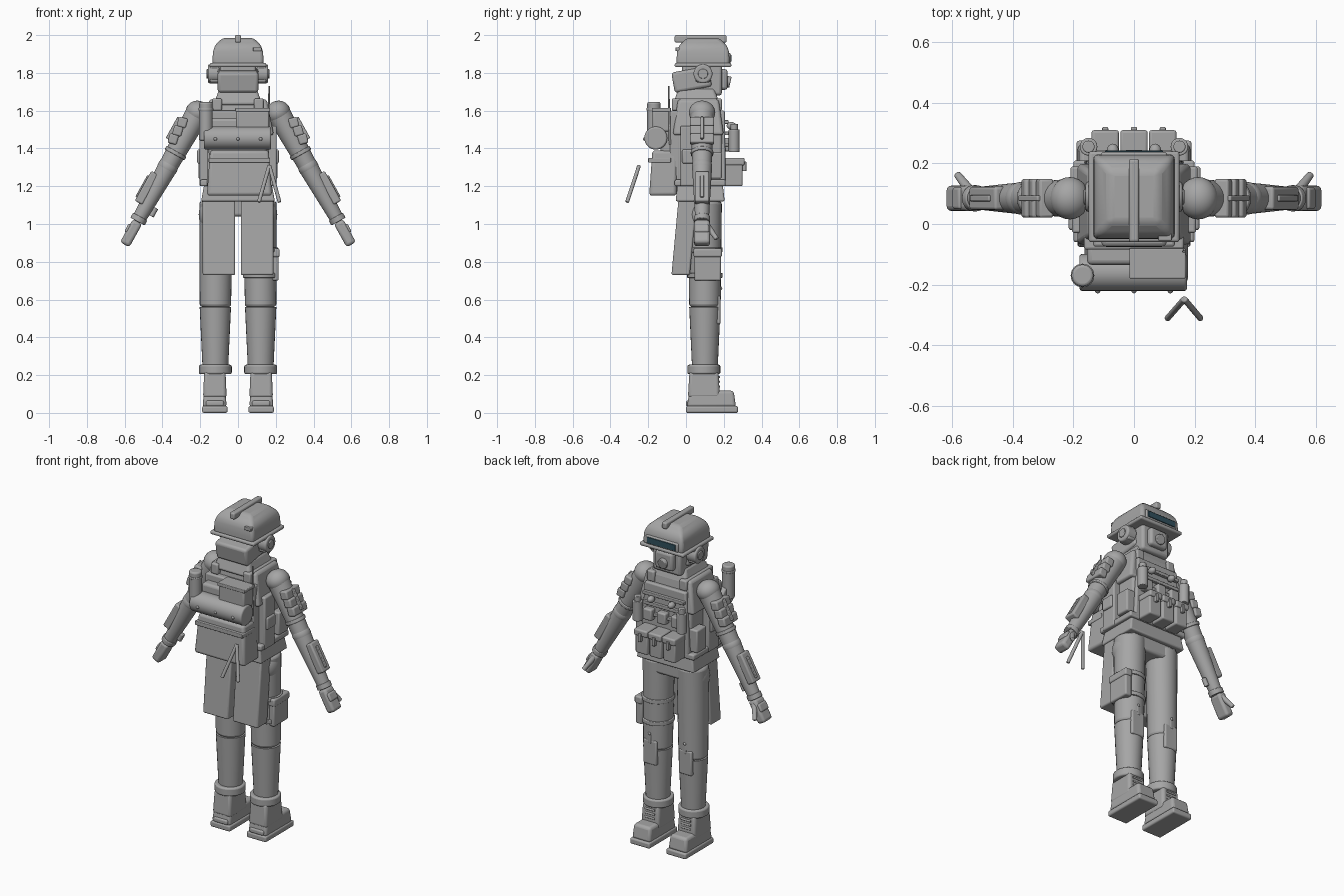
import bpy, bmesh
from math import radians
from mathutils import Vector, Matrix

cube = bpy.data.objects.get("Cube")
if cube:
    bpy.data.objects.remove(cube, do_unlink=True)


def material(name, red, green, blue):
    mat = bpy.data.materials.new(name)
    mat.use_nodes = True
    color = (red, green, blue, 1)
    mat.diffuse_color = color
    mat.node_tree.nodes["Principled BSDF"].inputs["Base Color"].default_value = color
    return mat


GREY = material("plain grey", .38, .38, .38)
GLASS = material("dark blue glass", .03, .08, .11)
ROUND, SOFT, TINY = .016, .009, .004
HERE = Matrix.Identity(4)
SIDES = {"left": HERE, "right": Matrix.Scale(-1, 4, Vector((1, 0, 0)))}
made = []


def finish(name, bm, soft, mat, place):
    bm.transform(place)
    bmesh.ops.recalc_face_normals(bm, faces=bm.faces)
    mesh = bpy.data.meshes.new(name)
    bm.to_mesh(mesh)
    bm.free()
    mesh.materials.append(mat)
    part = bpy.data.objects.new(name, mesh)
    bpy.context.collection.objects.link(part)
    if soft:
        bevel = part.modifiers.new("soft edges", "BEVEL")
        bevel.width, bevel.segments = soft, 3
        bevel.limit_method, bevel.angle_limit = "ANGLE", radians(25)
    made.append(part)


def straight(t, top):
    return 1 + (top - 1) * t


def domed(t, top):
    return (1 - (1 - top ** 2) * t ** 4) ** .5


def box(name, x, y, z, top=1, lean=0, soft=SOFT, mat=GREY, place=HERE, steps=1, rule=straight):
    """Box between bounds; a single x or y means symmetric. The top can shrink or lean."""
    x, y = (v if isinstance(v, tuple) else (-v, v) for v in (x, y))
    middle = Vector((sum(x) / 2, sum(y) / 2, 0))
    corners = [Vector((a, b, 0)) - middle for a, b in zip((*x, *x[::-1]), (y[0], y[0], y[1], y[1]))]
    bm = bmesh.new()
    rings = []
    for step in range(steps + 1):
        t = step / steps
        rise = Vector((0, lean * t, z[0] + (z[1] - z[0]) * t))
        rings.append([bm.verts.new(middle + rise + c * rule(t, top)) for c in corners])
    for low, high in zip(rings, rings[1:]):
        for i in range(len(low)):
            bm.faces.new((low[i - 1], low[i], high[i], high[i - 1]))
    bm.faces.new(rings[0])
    bm.faces.new(rings[-1])
    finish(name, bm, soft, mat, place)


def tube(name, start, end, r, r_end=None, soft=TINY, place=HERE):
    start, end = Vector(start), Vector(end)
    axis = end - start
    turn = axis.to_track_quat("Z", "Y").to_matrix().to_4x4()
    bm = bmesh.new()
    bmesh.ops.create_cone(bm, cap_ends=True, segments=28, radius1=r, radius2=r_end or r,
                          depth=axis.length, matrix=Matrix.Translation((start + end) / 2) @ turn)
    finish(name, bm, soft, GREY, place)


def ball(name, center, size, place=HERE):
    bm = bmesh.new()
    bmesh.ops.create_uvsphere(bm, u_segments=28, v_segments=16, radius=1)
    bmesh.ops.scale(bm, vec=size, verts=bm.verts)
    bmesh.ops.translate(bm, vec=center, verts=bm.verts)
    finish(name, bm, 0, GREY, place)


# Helmet, crest and visor
box("helmet_shell", x=.135, y=(-.05, .23), z=(1.84, 1.985), top=.6, soft=ROUND, steps=4, rule=domed)
box("helmet_brim", x=.15, y=(-.06, .24), z=(1.83, 1.852))
box("helmet_crest", x=.017, y=(-.06, .215), z=(1.96, 2))
box("helmet_clip", x=(.08, .125), y=(-.055, 0), z=(1.915, 1.935), soft=TINY)
box("visor_frame", x=.11, y=(.18, .237), z=(1.85, 1.905))
box("visor_glass", x=.096, y=(.234, .242), z=(1.86, 1.896), soft=TINY / 2, mat=GLASS)

# Head, mask and neck
box("head", x=.095, y=(-.02, .19), z=(1.68, 1.85), soft=ROUND)
box("face_mask", x=.06, y=(.1, .22), z=(1.71, 1.82), soft=ROUND)
tube("mask_filter", start=(0, .19, 1.76), end=(0, .235, 1.75), r=.03)
tilt = Matrix.Translation((0, .03, 1.765)) @ Matrix.Rotation(radians(10), 4, "X")
box("neck_guard", x=.108, y=.1, z=(-.055, .055), soft=ROUND, place=tilt)
box("collar", x=.13, y=(-.07, .18), z=(1.63, 1.72), top=.75, soft=ROUND)

# Torso, vest and belt
box("abdomen", x=.165, y=(-.05, .19), z=(1.14, 1.5), soft=ROUND)
box("chest", x=.19, y=(-.07, .2), z=(1.47, 1.66), top=.8, soft=ROUND)
box("chest_plate", x=.165, y=(.15, .21), z=(1.22, 1.6), top=.85)
box("back_plate", x=.165, y=(-.085, -.03), z=(1.2, 1.6))
box("waist_guard", x=.195, y=(-.055, .205), z=(1.12, 1.23), top=.9)
box("pelvis", x=.16, y=(0, .18), z=(1.04, 1.14), soft=ROUND)
box("belt", x=.2, y=(-.06, .21), z=(1.2, 1.235))
for row in range(3):
    height = 1.41 + row * .06
    box("chest_strap", x=.14, y=(.2, .225), z=(height, height + .02), soft=TINY)

# Front pouches
for column in (-1, 0, 1):
    slot = Matrix.Translation((column * .095, 0, 0))
    box("front_pouch", x=.041, y=(.2, .3), z=(1.2, 1.33), place=slot)
    box("pouch_flap", x=.045, y=(.2, .31), z=(1.31, 1.35), place=slot)
    box("pouch_tab", x=.01, y=(.29, .32), z=(1.28, 1.33), soft=TINY, place=slot)
    box("small_pouch", x=.03, y=(.2, .245), z=(1.385, 1.455), place=slot)

# Backpack with bedroll, box, bottle, aerial and loose rods
box("lower_pack", x=(-.165, .18), y=(-.195, -.05), z=(1.15, 1.39), top=.9, lean=.01, soft=ROUND)
box("pack_flap", x=(-.155, .17), y=(-.2, -.08), z=(1.325, 1.35), soft=TINY)
box("upper_pack", x=.155, y=(-.135, -.05), z=(1.36, 1.56), soft=ROUND)
tube("bedroll", start=(-.18, -.16, 1.455), end=(.175, -.16, 1.455), r=.061, soft=SOFT)
for column in (-1, 0, 1):
    ball("bedroll_stud", center=(column * .12, -.22, 1.45), size=(SOFT, SOFT, SOFT))
box("pack_box", x=(-.01, .165), y=(-.177, -.085), z=(1.49, 1.6))
box("pack_box_lid", x=(-.015, .17), y=(-.18, -.08), z=(1.595, 1.615), soft=TINY)
tube("bottle", start=(-.17, -.17, 1.44), end=(-.17, -.17, 1.645), r=.036, soft=SOFT)
tube("bottle_band", start=(-.17, -.17, 1.6), end=(-.17, -.17, 1.615), r=.039)
tube("aerial", start=(.16, -.085, 1.42), end=(.165, -.092, 1.73), r=.006, r_end=.004, soft=0)
for foot in (.11, .22):
    tube("support_rod", start=(.166, -.248, 1.31), end=(foot, -.312, 1.115), r=.01)

for side, flip in SIDES.items():
    # Ear cup
    tube(side + "_ear_cup", start=(.095, .09, 1.795), end=(.16, .09, 1.795), r=.05, soft=SOFT, place=flip)
    tube(side + "_ear_button", start=(.15, .09, 1.795), end=(.166, .09, 1.795), r=.026, place=flip)
    box(side + "_ear_mount", x=(.1, .15), y=(.05, .13), z=(1.75, 1.845), place=flip)

    # Chest canister, lamp, side pouches and strap
    tube(side + "_chest_canister", start=(.15, .255, 1.38), end=(.15, .255, 1.5), r=.029, place=flip)
    tube(side + "_canister_cap", start=(.15, .255, 1.49), end=(.15, .255, 1.53), r=.02, place=flip)
    ball(side + "_chest_lamp", center=(.07, .24, 1.52), size=(.02, .025, .02), place=flip)
    box(side + "_side_pouch", x=(.15, .21), y=(.1, .19), z=(1.24, 1.38), place=flip)
    box(side + "_side_pack", x=(.15, .205), y=(-.03, .07), z=(1.2, 1.52), place=flip)
    box(side + "_side_panel", x=(.15, .216), y=(-.02, .06), z=(1.32, 1.395), place=flip)
    box(side + "_shoulder_strap", x=(.085, .135), y=(-.075, .19), z=(1.6, 1.665), place=flip)

    # Coat tail and leg
    box(side + "_coat_tail", x=(.015, .187), y=(-.077, .02), z=(.73, 1.16), lean=.04, place=flip)
    tube(side + "_lower_leg", start=(.12, .1, .22), end=(.12, .1, .56), r=.067, r_end=.083, soft=0, place=flip)
    tube(side + "_thigh", start=(.12, .1, .56), end=(.115, .1, 1.12), r=.083, r_end=.09, soft=ROUND, place=flip)
    ball(side + "_hip", center=(.15, .09, 1.05), size=(.058, .075, .085), place=flip)
    box(side + "_knee_plate", x=(.075, .165), y=(.14, .183), z=(.47, .62), place=flip)
    box(side + "_knee_strap", x=(.11, .13), y=(.15, .185), z=(.6, .66), soft=TINY, place=flip)
    ball(side + "_knee_stud", center=(.12, .183, .66), size=(SOFT, SOFT, SOFT), place=flip)

    # Boot
    tube(side + "_boot_cuff", start=(.12, .095, .205), end=(.12, .095, .255), r=.087, soft=SOFT, place=flip)
    box(side + "_boot_shaft", x=(.06, .185), y=(.01, .18), z=(.08, .22), top=.9, soft=ROUND, place=flip)
    box(side + "_boot_foot", x=(.06, .187), y=(.005, .265), z=(.03, .118), top=.9, soft=ROUND, place=flip)
    box(side + "_boot_sole", x=(.056, .19), y=(0, .275), z=(0, .036), place=flip)
    box(side + "_heel_guard", x=(.075, .17), y=(0, .05), z=(.035, .065), place=flip)
    for row in range(3):
        height = .14 + row * .025
        tube(side + "_boot_lace", start=(.09, .175, height), end=(.155, .175, height), r=.006, soft=0, place=flip)

    # Arm, laid out along local -z from the shoulder
    arm = flip @ Matrix.Translation((.212, .085, 1.59)) @ Matrix.Rotation(radians(-29), 4, "Y")
    ball(side + "_shoulder", center=(0, 0, 0), size=(.066, .07, .062), place=arm)
    tube(side + "_upper_arm", start=(0, 0, 0), end=(0, 0, -.33), r=.064, r_end=.05, soft=0, place=arm)
    ball(side + "_elbow", center=(0, 0, -.33), size=(.054, .054, .056), place=arm)
    tube(side + "_forearm", start=(0, 0, -.33), end=(0, 0, -.65), r=.053, r_end=.036, soft=0, place=arm)
    tube(side + "_arm_band", start=(0, 0, -.235), end=(0, 0, -.255), r=.06, place=arm)
    for row in range(3):
        tilt = arm @ Matrix.Translation((.058, 0, -.085 - row * .05)) @ Matrix.Rotation(radians(14), 4, "Y")
        box(side + "_arm_plate", x=(-.035, .014), y=.064, z=(-.03, .022), place=tilt)
    box(side + "_plate_ridge", x=(.05, .084), y=.009, z=(-.2, -.07), soft=TINY, place=arm)
    box(side + "_forearm_guard", x=(.02, .066), y=.038, z=(-.57, -.39), place=arm)
    box(side + "_guard_ridge", x=(.05, .074), y=.01, z=(-.55, -.42), soft=TINY, place=arm)
    tube(side + "_glove_cuff", start=(0, 0, -.63), end=(0, 0, -.66), r=.043, place=arm)
    box(side + "_hand", x=.028, y=.042, z=(-.8, -.66), soft=ROUND, place=arm)
    box(side + "_knuckle_guard", x=(.015, .036), y=.036, z=(-.74, -.69), place=arm)
    tube(side + "_thumb", start=(0, .025, -.68), end=(0, .078, -.765), r=.017, r_end=.012, place=arm)
    if side == "right":
        tube("forearm_tool", start=(-.05, 0, -.55), end=(-.05, 0, -.6), r=.014, place=arm)

# Thigh holster on the left leg
for height in (.715, .85):
    tube("thigh_band", start=(.12, .1, height), end=(.12, .1, height + .025), r=.094)
box("thigh_holster", x=(.17, .215), y=(.045, .185), z=(.7, .86))
box("holster_flap", x=(.17, .22), y=(.04, .19), z=(.825, .87))

bpy.ops.object.select_all(action="DESELECT")
for part in made:
    part.select_set(True)
bpy.context.view_layer.objects.active = made[0]
bpy.ops.object.shade_smooth_by_angle(angle=radians(35))
